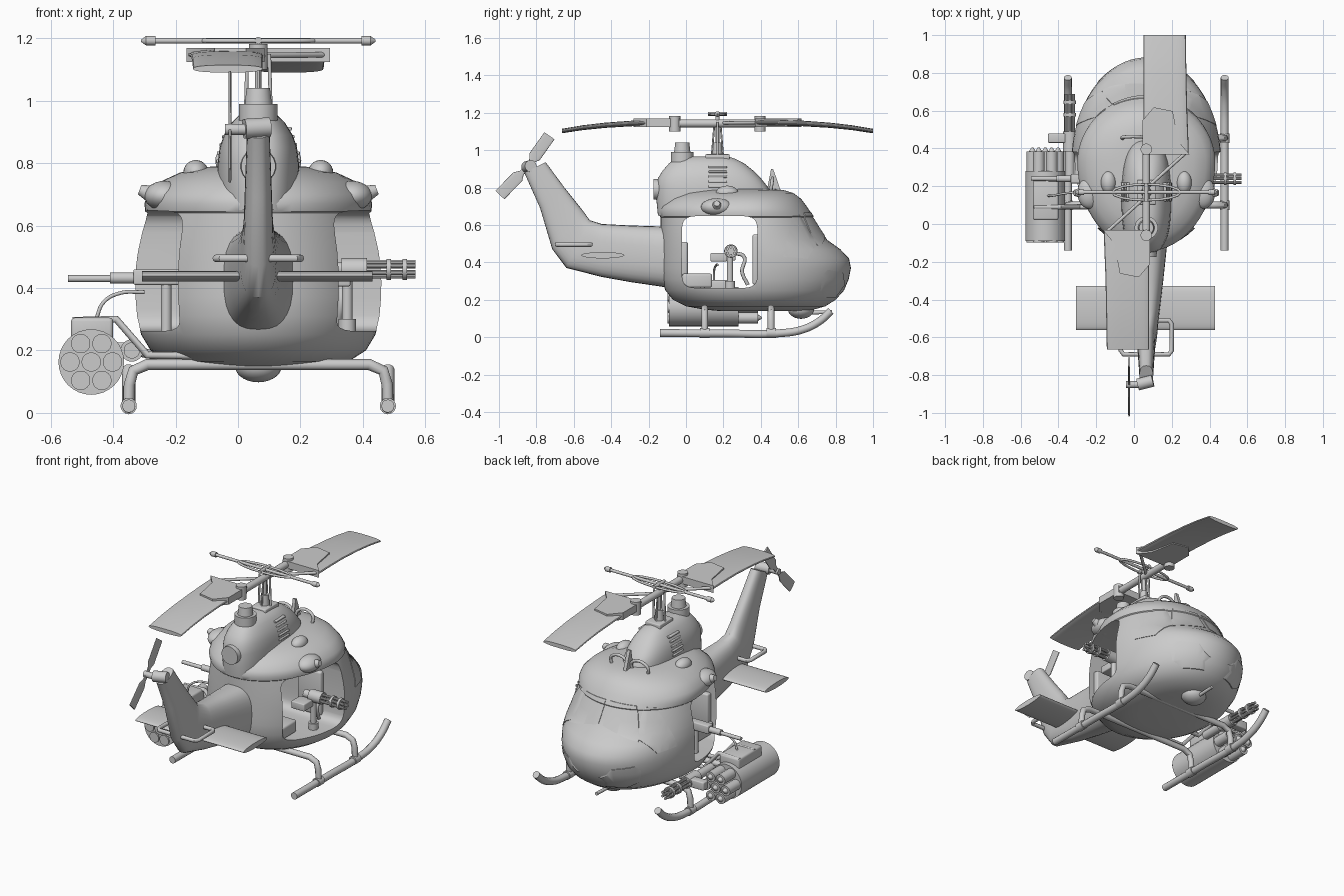
import bpy, bmesh
from math import sin, cos, pi
from mathutils import Vector as V

if "Cube" in bpy.data.objects:
    bpy.data.objects.remove(bpy.data.objects["Cube"])

CX = 0.065  # centre line of the airframe


def skin(name, rings):
    """Closed mesh lofted through rings of equal length."""
    bm = bmesh.new()
    rows = [[bm.verts.new(p) for p in r] for r in rings]
    n = len(rows[0])
    for a, b in zip(rows, rows[1:]):
        for i in range(n):
            bm.faces.new((a[i], a[(i + 1) % n], b[(i + 1) % n], b[i]))
    bm.faces.new(rows[0])
    bm.faces.new(rows[-1][::-1])
    bmesh.ops.recalc_face_normals(bm, faces=bm.faces)
    me = bpy.data.meshes.new(name)
    bm.to_mesh(me)
    bm.free()
    o = bpy.data.objects.new(name, me)
    bpy.context.collection.objects.link(o)
    return o


def ring(c, u, v, e=1.0, n=24):
    """Superellipse around c with half axes u and v (e < 1 is boxier)."""
    f = lambda t: (1 if t >= 0 else -1) * abs(t) ** e
    return [V(c) + V(u) * f(cos(2 * pi * i / n)) + V(v) * f(sin(2 * pi * i / n)) for i in range(n)]


def egg(z, yb, yf, hw, mid, e=1.0, n=64):
    """Plan outline with separate rear and front lengths."""
    pts = []
    for p in ring((0, 0, 0), (1, 0, 0), (0, 1, 0), e, n):
        pts.append((CX + hw * p.x, mid + p.y * ((yf - mid) if p.y > 0 else (mid - yb)), z))
    return pts


def cyl(name, a, b, r, r2=None, n=20):
    a, b = V(a), V(b)
    d = (b - a).normalized()
    u = d.orthogonal().normalized()
    w = d.cross(u)
    r2 = r if r2 is None else r2
    return skin(name, [ring(a, u * r, w * r, 1, n), ring(b, u * r2, w * r2, 1, n)])


def box(name, lo, hi, bevel=0.006):
    lo, hi = V(lo), V(hi)
    o = skin(name, [[(x, y, z) for x, y in ((lo.x, lo.y), (hi.x, lo.y), (hi.x, hi.y), (lo.x, hi.y))]
                    for z in (lo.z, hi.z)])
    if bevel:
        m = o.modifiers.new("bevel", 'BEVEL')
        m.width, m.segments = bevel, 3
    return o


def ball(name, c, s):
    bpy.ops.mesh.primitive_uv_sphere_add(segments=24, ring_count=14, location=c)
    o = bpy.context.object
    o.name, o.scale = name, s
    return o


def tube(name, pts, r, smooth=False):
    cu = bpy.data.curves.new(name, 'CURVE')
    cu.dimensions, cu.bevel_depth, cu.bevel_resolution, cu.use_fill_caps = '3D', r, 4, True
    sp = cu.splines.new('BEZIER')
    sp.bezier_points.add(len(pts) - 1)
    for b, p in zip(sp.bezier_points, pts):
        b.co = p
        b.handle_left_type = b.handle_right_type = 'AUTO' if smooth else 'VECTOR'
    o = bpy.data.objects.new(name, cu)
    bpy.context.collection.objects.link(o)
    return o


def boolean(o, cutter, op):
    m = o.modifiers.new("cut", 'BOOLEAN')
    m.object, m.operation, m.solver = cutter, op, 'EXACT'
    bpy.context.view_layer.update()
    me = bpy.data.meshes.new_from_object(o.evaluated_get(bpy.context.evaluated_depsgraph_get()))
    o.modifiers.clear()
    o.data = me
    bpy.data.objects.remove(cutter)


def rotary_gun(name, p, d, up, s=1.0):
    """Six barrel gun, p is the rear end, d the firing direction."""
    p, d, up = V(p), V(d), V(up)
    side = d.cross(up)
    cyl(name + "_motor", p, p + d * 0.05 * s, 0.024)
    cyl(name + "_housing", p + d * 0.04 * s, p + d * 0.12 * s, 0.036)
    for i in range(6):
        off = (up * cos(i * pi / 3) + side * sin(i * pi / 3)) * 0.022
        cyl(name + "_barrel", p + d * 0.11 * s + off, p + d * 0.27 * s + off, 0.008, n=10)
    for t in (0.18, 0.23):
        cyl(name + "_clamp", p + d * t * s, p + d * (t + 0.014) * s, 0.034)


# Fuselage: z, rear y, front y, half width
body = [(.14, .18, .62, .13), (.147, .10, .68, .2), (.165, .0, .745, .29), (.2, -.07, .8, .345),
        (.25, -.11, .845, .375), (.31, -.13, .87, .39), (.37, -.135, .882, .395), (.42, -.135, .872, .396),
        (.47, -.135, .825, .394), (.52, -.135, .755, .388), (.58, -.135, .715, .375), (.64, -.135, .678, .356)]
roof = [(.645, -.14, .68, .362), (.67, -.145, .665, .365), (.70, -.135, .645, .355), (.74, -.09, .615, .315),
        (.77, -.03, .575, .25), (.787, .05, .52, .17), (.793, .12, .46, .1)]
hull_rings = [egg(*r, .33) for r in body + roof]


# Window panels: slices of a slightly enlarged hull
def panel(name, loop, axis):
    for s in (1, -1):
        c = V((CX, .33, .45))
        o = skin(name, [[c + (V(p) - c) * 1.008 for p in r] for r in hull_rings])
        if axis == 'y':
            ext = [[(CX + s * a, y, z) for a, z in loop] for y in (.45, 1.0)]
        else:
            ext = [[(CX + s * x, a, z) for a, z in loop] for x in (.02, .6)]
        boolean(o, skin("cutter", ext), 'INTERSECT')


panel("windshield", [(.015, .67), (.17, .665), (.235, .49), (.015, .545)], 'y')
panel("front_side_window", [(.57, .655), (.605, .66), (.70, .50), (.65, .42), (.52, .43)], 'x')
panel("chin_window", [(.73, .33), (.76, .36), (.84, .345), (.85, .28), (.80, .21), (.74, .21), (.72, .25)], 'x')

hull = skin("fuselage", hull_rings)
door = skin("door_cutter", [[(x, p[1], p[2]) for p in ring((0, .18, .455), (0, .203, 0), (0, 0, .193), .28, 32)]
                            for x in (-1, 1)])
boolean(hull, door, 'DIFFERENCE')

# Cabin furniture
box("rear_bench", (CX - .24, -.02, .265), (CX + .24, .14, .34), .012)
box("bench_back", (CX - .22, -.03, .33), (CX + .22, .01, .51), .01)
for s in (1, -1):
    box("front_seat_back", (CX + s * .17 - .08, .355, .28), (CX + s * .17 + .08, .39, .55), .012)

# Roof lamps and bumps
for s in (1, -1):
    x = CX + s * .3
    ball("roof_ear", (x, .165, .695), (.065, .085, .048))
    cyl("ear_lamp", (x + s * .04, .165, .70), (x + s * .08, .165, .715), .03, .016)
    ball("roof_bump", (CX + s * .2, .22, .77), (.04, .06, .04))
    tube("roof_handle", [(CX + s * .07 - .05, .45, .76), (CX + s * .07 - .05, .46, .83),
                         (CX + s * .07 + .05, .46, .83), (CX + s * .07 + .05, .45, .76)], .009, True)
skin("wire_cutter", [[(x, .43, .77), (x, .51, .77), (x, .48, .86), (x, .465, .9), (x, .455, .9)]
                     for x in (CX - .01, CX + .01)])

# Engine cowling, exhaust and chimney
cowl = [(.65, -.15, .44, .125), (.72, -.157, .45, .132), (.80, -.157, .44, .13), (.85, -.15, .40, .124),
        (.89, -.125, .36, .11), (.93, -.09, .31, .085), (.955, -.05, .26, .06), (.967, .0, .22, .03)]
skin("engine_cowling", [egg(*r, .12, .75) for r in cowl])
cyl("exhaust", (CX, -.10, .79), (CX, -.175, .79), .06, .055)
cyl("chimney_base", (CX, -.02, .88), (CX, -.02, .99), .062)
cyl("chimney_top", (CX, -.02, .98), (CX, -.02, 1.04), .045, .038)
for i in range(5):
    z = .8 + i * .026
    w = .135 - max(0, z - .82) * .33
    box("cowling_vent", (CX - w, .12, z), (CX + w, .22, z + .012), .004)

# Tail boom and fin: top point, bottom point, half width
tail = [((-.05, .595), (-.05, .255), .125), ((-.13, .592), (-.13, .27), .108), ((-.3, .597), (-.3, .295), .09),
        ((-.45, .605), (-.45, .322), .072), ((-.515, .625), (-.64, .37), .058), ((-.55, .675), (-.715, .47), .048),
        ((-.65, .80), (-.78, .69), .042), ((-.75, .935), (-.865, .88), .036)]
rings = []
for t, b, w in tail:
    t, b = V((CX, *t)), V((CX, *b))
    rings.append(ring((t + b) / 2, (w, 0, 0), (t - b) / 2, .75, 28))
skin("tail_boom", rings)
skin("tail_wing", [ring((x, -.445, .438), (0, .116, 0), (0, 0, .017)) for x in (-.308, .43)])
for s in (1, -1):
    tube("tail_handle", [(CX + s * .03, -.69, .495), (CX + s * .12, -.69, .495), (CX + s * .135, -.67, .495),
                         (CX + s * .135, -.53, .495), (CX + s * .12, -.51, .495), (CX + s * .03, -.51, .495)], .012)

# Tail rotor
cyl("tail_gearbox", (.10, -.83, .915), (.02, -.85, .91), .032)
cyl("tail_rotor_hub", (.03, -.85, .908), (-.042, -.85, .908), .018)
hub = V((-.026, -.85, .908))
for s, d in ((1, V((0, .58, .815))), (1, V((0, -.7, -.714)))):
    w = V((1, 0, 0)).cross(d)
    skin("tail_rotor_blade", [ring(hub + d * t, w * c, (.005, 0, 0), .6)
                              for t, c in ((.0, .012), (.04, .014), (.07, .033), (.207, .033))])

# Mast and controls
RY = .168
box("mast_base", (CX - .05, RY - .065, .94), (CX + .05, RY + .065, .978))
cyl("mast_collar", (CX, RY, .97), (CX, RY, 1.04), .028, .022)
cyl("mast", (CX, RY, .95), (CX, RY, 1.2), .011)
for s in (1, -1):
    cyl("pitch_rod", (CX + s * .04, RY, .97), (CX + s * .035, RY, 1.15), .006)
    cyl("control_link", (CX, RY + s * .03, .97), (CX, RY + s * .018, 1.12), .005)
cyl("mast_cap", (CX, RY - .05, 1.193), (CX, RY + .05, 1.193), .011)

# Stabiliser bar with oval frame and weighted tips
cyl("stabiliser_bar", (CX - .36, RY, 1.192), (CX + .36, RY, 1.192), .009)
tube("stabiliser_frame", [*ring((CX, RY, 1.192), (.18, 0, 0), (0, .042, 0), 1, 16), (CX + .18, RY, 1.192)], .007)
for s in (1, -1):
    cyl("stabiliser_weight", (CX + s * .33, RY, 1.192), (CX + s * .36, RY, 1.192), .015)
    cyl("stabiliser_tip", (CX + s * .36, RY, 1.192), (CX + s * .376, RY, 1.192), .015, .003)

# Main rotor, each half turned about the mast
cyl("rotor_yoke", (CX, RY - .25, 1.143), (CX, RY + .25, 1.143), .021)
for s in (1, -1):
    def R(x, y, z):
        return V((CX + s * x, RY + s * y, z))
    # offset along span, inner and outer edge, height, half thickness
    blade = [(.21, -.015, .225, 1.147, .016), (.3, -.015, .222, 1.147, .016), (.45, -.015, .216, 1.143, .015),
             (.6, -.014, .213, 1.133, .014), (.72, -.014, .211, 1.12, .013), (.832, -.014, .209, 1.102, .012)]
    skin("rotor_blade", [ring(R((a + b) / 2, y, z), ((b - a) / 2, 0, 0), (0, 0, t), .8) for y, a, b, z, t in blade])
    skin("blade_cuff", [[R(x, y, z) for x, y in ((-.02, .2), (.23, .2), (.17, .27), (.14, .43), (.04, .45), (-.02, .38))]
                        for z in (1.124, 1.168)])
    cyl("blade_bolt", R(0, .228, 1.1), R(0, .228, 1.182), .03)
    cyl("drag_brace", R(.01, .03, 1.145), R(.21, .21, 1.147), .009)

# Landing skids
for x in (-.35, .48):
    tube("skid", [(x, -.14, .022), (x, .2, .02), (x, .5, .021), (x, .62, .04), (x, .71, .083), (x, .775, .14)], .021, True)
for y in (.1, .455):
    tube("cross_tube", [(-.35, y, .025), (-.348, y, .09), (-.335, y, .135), (-.29, y, .155), (.42, y, .155),
                        (.465, y, .135), (.478, y, .09), (.48, y, .025)], .018)
    for x in (-.35, .48):
        cyl("skid_clamp", (x, y - .025, .022), (x, y + .025, .022), .026)

# Chin sensor
ball("chin_sensor", (CX, .615, .15), (.075, .07, .052))
cyl("chin_probe", (CX, .65, .13), (CX, .78, .135), .01)

# Rocket pod
PX, PZ = -.47, .163
cyl("pod_shell", (PX, -.09, PZ), (PX, .28, PZ), .105, n=32)
for i in range(7):
    a = i * pi / 3
    r = 0 if i == 6 else .068
    x, z = PX + r * cos(a), PZ + r * sin(a)
    cyl("rocket_tube", (x, -.098, z), (x, .385, z), .031)
    cyl("rocket_tip", (x, .385, z), (x, .405, z), .018, .005)
box("pod_saddle", (-.535, .02, .23), (-.4, .25, .305), .012)
for y in (.09, .235):
    tube("pod_bracket", [(-.53, y, .295), (-.39, y, .3), (-.29, y, .185), (-.14, y, .183)], .012)
tube("pod_cable", [(-.455, .15, .30), (-.43, .15, .355), (-.38, .16, .383), (-.3, .17, .387)], .006, True)

# Forward gun beside the pod
rotary_gun("pod_gun", (-.34, .33, .2), (0, 1, 0), (0, 0, 1), 1.33)
box("pod_gun_feed", (-.455, .43, .175), (-.335, .48, .225))
cyl("pod_gun_mount", (-.34, .24, .2), (-.34, .42, .2), .026)
cyl("pod_gun_arm", (-.34, .4, .2), (-.24, .4, .18), .015)

# Right door gun
rotary_gun("door_gun", (.29, .24, .46), (1, 0, 0), (0, 0, 1), 1.03)
box("door_gun_grip", (.27, .13, .405), (.36, .22, .45))
cyl("door_gun_post", (.35, .235, .25), (.35, .235, .43), .017)
cyl("door_gun_foot", (.35, .235, .25), (.35, .235, .30), .028)
tube("door_gun_chute", [(.33, .26, .45), (.33, .31, .43), (.33, .30, .35), (.32, .33, .28)], .01, True)

# Left door gun
cyl("side_gun_barrel", (-.545, .24, .43), (-.3, .24, .43), .011)
cyl("side_gun_jacket", (-.41, .24, .432), (-.32, .24, .432), .018)
box("side_gun_receiver", (-.335, .215, .41), (-.17, .265, .46))
cyl("side_gun_post", (-.23, .235, .25), (-.23, .235, .42), .017)

# Curves to meshes, then smooth shading with sharp edges kept
bpy.ops.object.select_all(action='SELECT')
bpy.context.view_layer.objects.active = hull
bpy.ops.object.convert(target='MESH')
bpy.ops.object.select_all(action='SELECT')
bpy.ops.object.shade_smooth_by_angle(angle=0.6)
